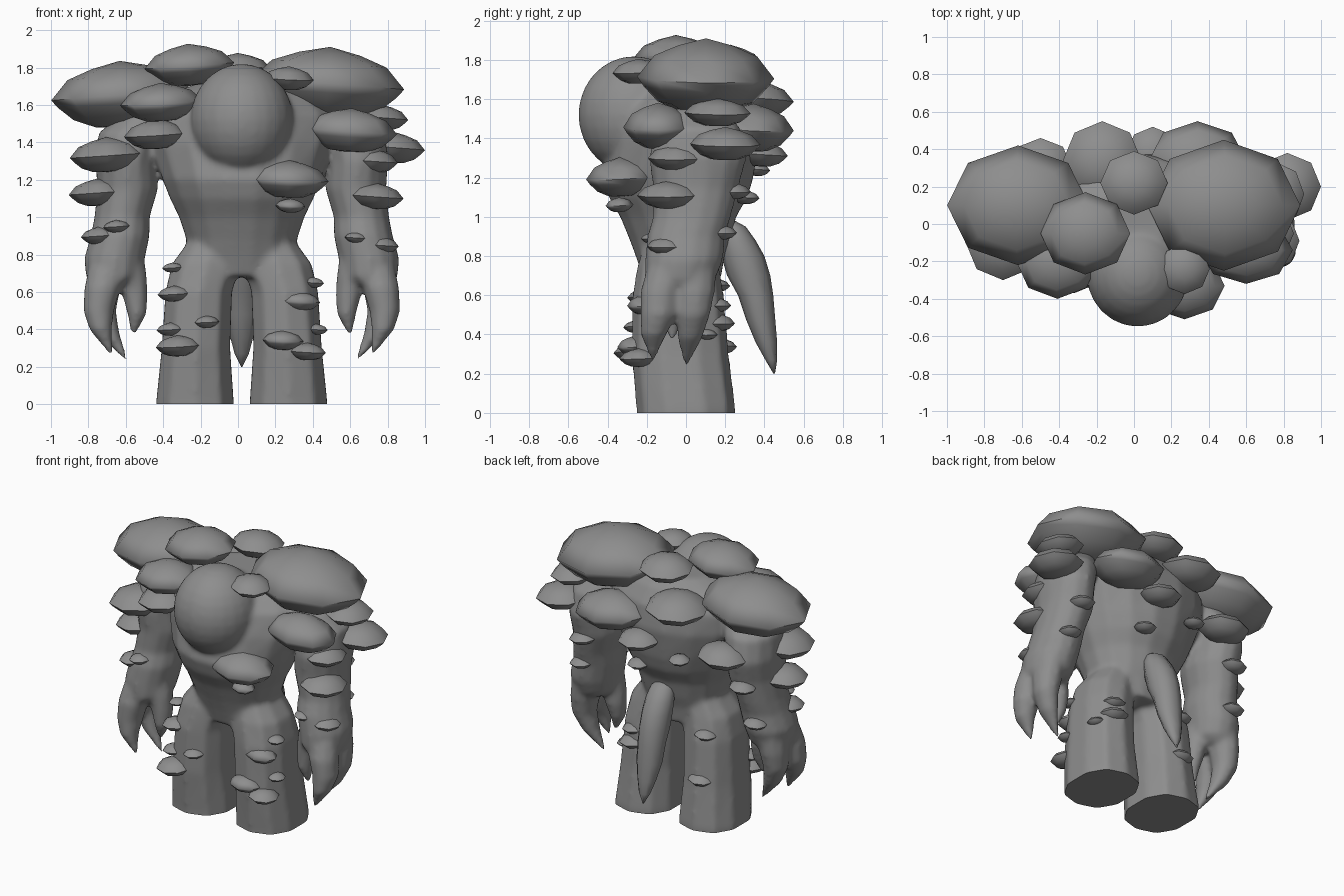
import bpy, bmesh, math
from mathutils import Matrix, Vector

if "Cube" in bpy.data.objects:
    bpy.data.objects.remove(bpy.data.objects["Cube"])

CX = 0.02  # mirror line of the body
stone = bpy.data.materials.new("grey_stone")
stone.diffuse_color = (0.27, 0.27, 0.27, 1)
stone.use_nodes = True
stone.node_tree.nodes["Principled BSDF"].inputs["Base Color"].default_value = stone.diffuse_color


def finish(bm, name, angle=60):
    bmesh.ops.recalc_face_normals(bm, faces=bm.faces)
    me = bpy.data.meshes.new(name)
    bm.to_mesh(me)
    bm.free()
    ob = bpy.data.objects.new(name, me)
    bpy.context.collection.objects.link(ob)
    me.materials.append(stone)
    smooth(ob, angle)
    return ob


def smooth(ob, angle):
    bpy.ops.object.select_all(action='DESELECT')
    ob.select_set(True)
    bpy.context.view_layer.objects.active = ob
    bpy.ops.object.shade_smooth_by_angle(angle=math.radians(angle))


def loft(bm, rings, sides=12, mirror=False, power=0.85):
    """Skin horizontal rings given as (x, y, z, rx, ry)."""
    loops = []
    for x, y, z, rx, ry in rings:
        loop = []
        for i in range(sides):
            a = math.tau * (i + 0.5) / sides
            c, s = math.cos(a), math.sin(a)
            px = x + rx * math.copysign(abs(c) ** power, c)
            py = y + ry * math.copysign(abs(s) ** power, s)
            loop.append(bm.verts.new((2 * CX - px if mirror else px, py, z)))
        loops.append(loop)
    for a, b in zip(loops, loops[1:]):
        for i in range(sides):
            j = (i + 1) % sides
            bm.faces.new((a[i], a[j], b[j], b[i]))
    bm.faces.new(loops[0])
    bm.faces.new(loops[-1])


def plate(name, x, y, z, rx, ry=None, sides=8):
    """Thick lens-shaped shell plate, leaning slightly outward."""
    ry = ry or rx
    bm = bmesh.new()
    prof = [(0.4, 0.40), (0.75, 0.27), (1, 0), (0.9, -0.12), (0.7, -0.3), (0.4, -0.42)]
    loops = [[bm.verts.new((r * rx * math.cos(math.tau * i / sides),
                            r * ry * math.sin(math.tau * i / sides),
                            h * rx)) for i in range(sides)] for r, h in prof]
    for a, b in zip(loops, loops[1:]):
        for i in range(sides):
            j = (i + 1) % sides
            bm.faces.new((a[i], a[j], b[j], b[i]))
    for loop, h in ((loops[0], 0.49), (loops[-1], -0.45)):
        tip = bm.verts.new((0, 0, h * rx))
        for i in range(sides):
            bm.faces.new((loop[i], loop[(i + 1) % sides], tip))
    out = Vector((x - CX, y, 0)).normalized()
    lean = Matrix.Rotation(0.07, 4, Vector((-out.y, out.x, 0)))
    bmesh.ops.transform(bm, matrix=Matrix.Translation((x, y, z)) @ lean, verts=bm.verts)
    return finish(bm, name, 75)


# Body: torso, head, arms, claws and legs blended into one skin
bm = bmesh.new()
loft(bm, [(CX, -.02, .68, .26, .20), (CX, -.03, .80, .29, .23), (CX, -.03, .88, .30, .26),
          (CX, -.04, 1.0, .34, .30), (CX, -.04, 1.1, .39, .36), (CX, -.04, 1.2, .43, .39),
          (CX, 0, 1.4, .5, .38), (CX, .02, 1.55, .5, .34), (CX, .04, 1.66, .4, .25),
          (CX, .05, 1.72, .22, .15)], 16, power=1)
bmesh.ops.create_uvsphere(bm, u_segments=24, v_segments=14, radius=1, matrix=Matrix.Translation(
    (CX, -.265, 1.52)) @ Matrix.Diagonal((.275, .285, .3, 1)))
arm = [(-.5, .05, 1.55, .12, .15), (-.57, .06, 1.45, .18, .22), (-.6, .06, 1.3, .165, .25),
       (-.59, .05, 1.15, .165, .22), (-.62, .03, 1.0, .15, .2), (-.63, 0, .9, .16, .2),
       (-.66, -.01, .78, .165, .2), (-.665, -.03, .68, .15, .18), (-.68, -.04, .64, .11, .16)]
leg = [(-.23, 0, -.1, .215, .25), (-.23, 0, .02, .215, .255), (-.225, -.03, .3, .19, .25),
       (-.21, -.04, .6, .185, .235), (-.17, -.04, .75, .19, .21), (-.13, -.03, .87, .14, .18),
       (-.1, -.03, .95, .08, .12)]
claws = [[(-.7, -.1, .74, .1, .1), (-.725, -.13, .62, .1, .105), (-.745, -.14, .5, .085, .095),
          (-.735, -.165, .4, .062, .068), (-.68, -.17, .27, .012, .012)],
         [(-.7, .04, .74, .1, .12), (-.72, .04, .62, .095, .11), (-.73, .035, .5, .08, .09),
          (-.69, .02, .38, .058, .065), (-.60, 0, .24, .012, .012)],
         [(-.6, -.05, .8, .1, .1), (-.57, -.06, .68, .085, .09), (-.55, -.06, .58, .07, .08),
          (-.54, -.07, .48, .052, .06), (-.56, -.07, .37, .012, .012)]]
for m in (False, True):
    loft(bm, arm, 14, m, 1)
    loft(bm, leg, 10, m)
    for claw in claws:
        loft(bm, claw, 10, m, 1)
body = finish(bm, "body")
rm = body.modifiers.new("blend", 'REMESH')
rm.mode = 'VOXEL'
rm.voxel_size = 0.016
sm = body.modifiers.new("soften", 'SMOOTH')
sm.iterations = 10
for mod in ("blend", "soften"):
    bpy.ops.object.modifier_apply(modifier=mod)
# Flat soles
bm = bmesh.new()
bm.from_mesh(body.data)
bmesh.ops.bisect_plane(bm, geom=bm.verts[:] + bm.edges[:] + bm.faces[:],
                       plane_co=(0, 0, 0), plane_no=(0, 0, 1), clear_inner=True)
bmesh.ops.holes_fill(bm, edges=[e for e in bm.edges if e.is_boundary], sides=0)
bm.to_mesh(body.data)
bm.free()
smooth(body, 50)

# Tail
bm = bmesh.new()
loft(bm, [(CX, .22, .98, .04, .03), (CX, .235, .95, .075, .07), (CX, .26, .88, .095, .095),
          (CX, .29, .8, .1, .11), (CX, .32, .7, .1, .11), (CX, .355, .6, .095, .09),
          (CX, .38, .48, .09, .075), (CX, .41, .36, .065, .055), (CX, .435, .27, .04, .03),
          (CX, .45, .2, .004, .004)], 10, power=1)
finish(bm, "tail", 80)

# Shell plates: x, y, z, radius x, radius y
shoulder = [(-.62, .1, 1.65, .38, .32), (.48, .1, 1.71, .41, .35), (-.26, -.05, 1.81, .24, .22),
            (0, .22, 1.79, .18, .17), (.27, -.24, 1.74, .135)]
chest = [(-.41, -.2, 1.61, .22, .2), (-.44, -.2, 1.44, .17), (.27, -.33, 1.2, .215, .18),
         (.28, -.34, 1.06, .08, .07)]
back = [(-.17, .34, 1.6, .21), (.34, .34, 1.45, .26, .21), (-.5, .3, 1.33, .17, .16),
        (.1, .38, 1.32, .14), (.16, .30, 1.1, .075), (-.2, .36, 1.24, .07)]
arms = [(-.7, -.1, 1.33, .2), (-.75, -.03, 1.13, .155), (.6, -.14, 1.46, .25, .18),
        (.71, -.05, 1.3, .145), (.735, -.09, 1.11, .15, .16), (.76, .16, 1.53, .15, .17),
        (.82, .2, 1.37, .18), (-.74, -.1, .9, .1), (-.65, -.17, .95, .07),
        (.63, -.17, .89, .06), (.76, -.1, .85, .1), (-.62, .25, 1.12, .09), (.64, .24, 1.13, .09),
        (-.67, .18, .85, .08), (.69, .18, .92, .08)]
legs = [(-.35, -.18, .73, .055), (-.34, -.21, .59, .09), (-.17, -.25, .44, .07),
        (-.36, -.2, .4, .075), (-.32, -.25, .31, .12), (.4, -.15, .65, .06),
        (.33, -.21, .55, .11, .09), (.42, -.17, .4, .06), (.24, -.26, .34, .11, .09),
        (.37, -.24, .28, .1), (-.26, .15, .65, .075), (-.24, .17, .34, .09),
        (.3, .15, .55, .08), (.3, .15, .46, .1), (.4, .1, .4, .06)]
groups = {"shoulder_plate": shoulder, "chest_plate": chest, "back_plate": back,
          "arm_plate": arms, "leg_plate": legs}
for name, items in groups.items():
    for i, p in enumerate(items, 1):
        plate(f"{name}_{i}", *p)
